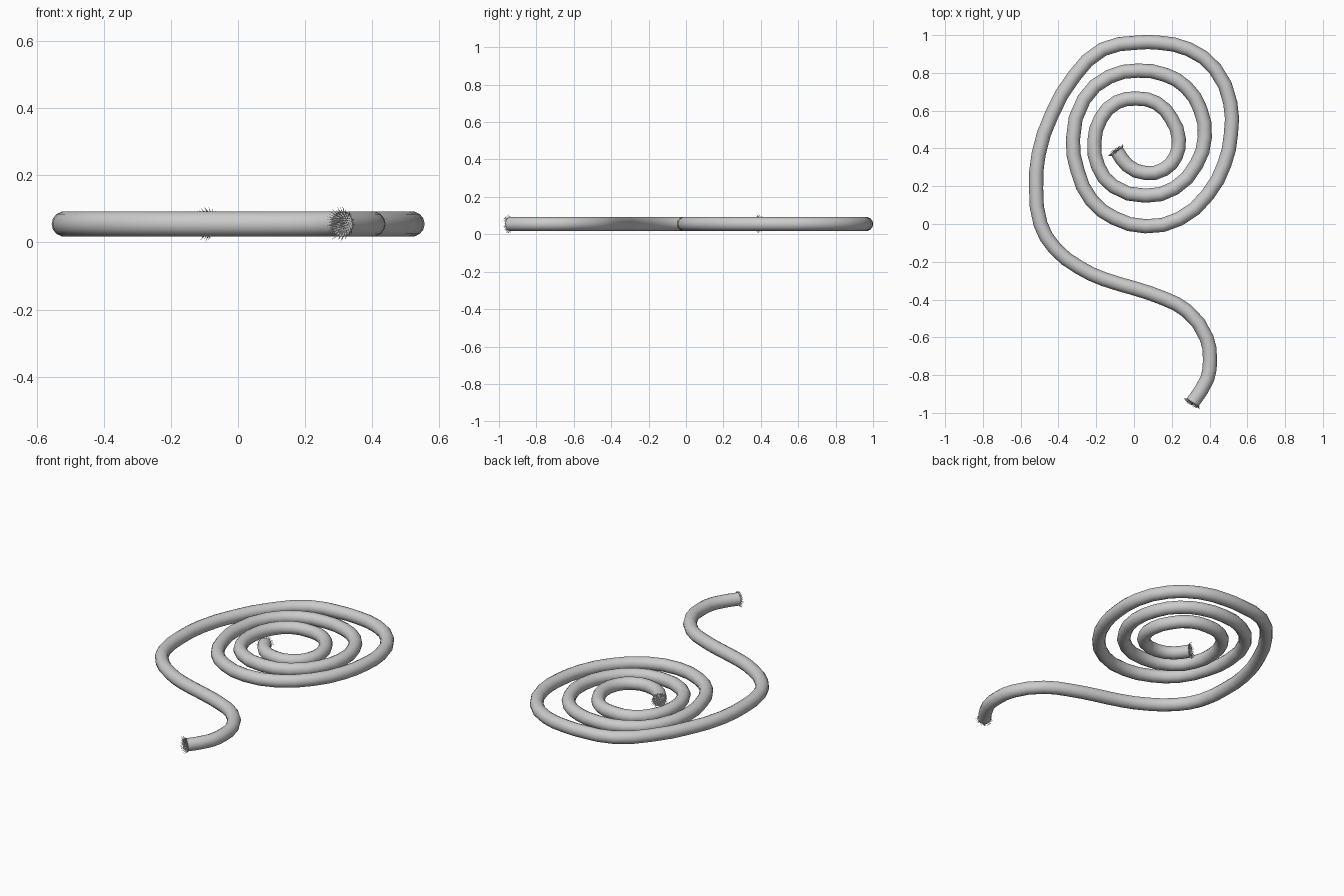
import bpy, bmesh, math, random
from mathutils import Vector

if "Cube" in bpy.data.objects:
    bpy.data.objects.remove(bpy.data.objects["Cube"])

random.seed(4)
R, Z = 0.0375, 0.055

# Rope centre line seen from above, inner end to loose end
PATH = [
    (-.09, .385), (-.035, .31), (.06, .27), (.16, .29), (.222, .36), (.237, .45),
    (.2, .555), (.12, .64), (.015, .664), (-.09, .645), (-.175, .56), (-.21, .435),
    (-.19, .305), (-.11, .2), (.06, .15), (.215, .19), (.33, .315), (.375, .46),
    (.35, .61), (.275, .725), (.165, .79), (.02, .812), (-.13, .78), (-.265, .66),
    (-.323, .45), (-.3, .285), (-.225, .125), (-.105, .032), (.06, -.012),
    (.24, .027), (.39, .155), (.48, .32), (.513, .475), (.51, .64), (.43, .82),
    (.29, .925), (.13, .96), (.015, .96), (-.165, .925), (-.315, .785),
    (-.435, .58), (-.505, .37), (-.518, .185), (-.495, .0), (-.42, -.128),
    (-.29, -.23), (-.16, -.292), (0, -.34), (.16, -.395), (.28, -.46),
    (.385, -.605), (.402, -.715), (.388, -.82), (.31, -.945),
]

# Rope body: round tube swept along the path
cu = bpy.data.curves.new("rope", 'CURVE')
cu.dimensions = '3D'
cu.resolution_u = 2
cu.bevel_depth = R
cu.bevel_resolution = 5
cu.use_fill_caps = True
sp = cu.splines.new('BEZIER')
sp.bezier_points.add(len(PATH) - 1)
for bp, (x, y) in zip(sp.bezier_points, PATH):
    bp.co = (x, y, Z)
    bp.handle_left_type = bp.handle_right_type = 'AUTO'
rope = bpy.data.objects.new("rope", cu)
bpy.context.collection.objects.link(rope)
bpy.context.view_layer.objects.active = rope
rope.select_set(True)
bpy.ops.object.convert(target='MESH')
bpy.ops.object.shade_smooth_by_angle(angle=math.radians(50))


def frayed_end(name, end, before, count=130):
    """Tuft of thin pointed fibres splaying out of a cut rope end."""
    end = Vector((*end, Z))
    axis = (end - Vector((*before, Z))).normalized()
    up = Vector((0, 0, 1))
    side = axis.cross(up)
    bm = bmesh.new()
    for i in range(count):
        t = math.sqrt((i + .5) / count)
        a = i * 2.39996
        out = side * math.cos(a) + up * math.sin(a)
        base = end + out * R * .95 * t - axis * .004
        aim = (axis + out * 1.3 * t ** 2).normalized()
        tip = base + aim * random.uniform(.02, .027)
        u = aim.orthogonal().normalized() * .0017
        v = aim.cross(u)
        ring = [bm.verts.new(base + u * math.cos(k) + v * math.sin(k))
                for k in (0, 2.0944, 4.1888)]
        top = bm.verts.new(tip)
        for k in range(3):
            bm.faces.new((ring[k], ring[(k + 1) % 3], top))
        bm.faces.new(ring[::-1])
    me = bpy.data.meshes.new(name)
    bm.to_mesh(me)
    bm.free()
    bpy.context.collection.objects.link(bpy.data.objects.new(name, me))


frayed_end("inner_frayed_end", PATH[0], PATH[1])
frayed_end("outer_frayed_end", PATH[-1], PATH[-2])
